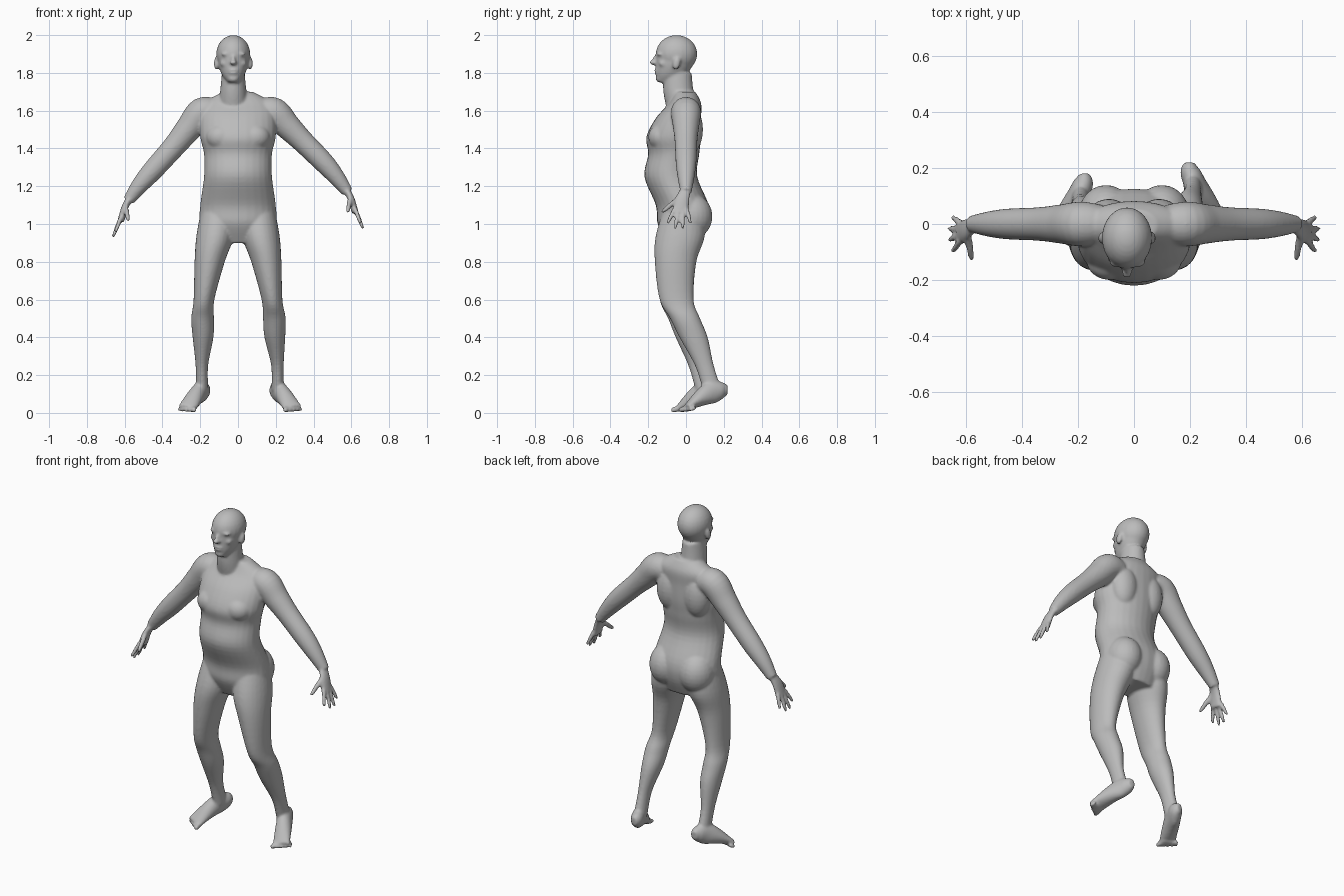
import bpy, bmesh, math
from mathutils import Vector, Matrix

cube = bpy.data.objects.get("Cube")
if cube:
    bpy.data.objects.remove(cube, do_unlink=True)

grey = (.5, .5, .5, 1)
skin = bpy.data.materials.new("grey_skin")
skin.use_nodes = True
skin.diffuse_color = grey
skin.node_tree.nodes["Principled BSDF"].inputs["Base Color"].default_value = grey

bm = bmesh.new()
ACROSS, DEPTH, UP = Vector((1, 0, 0)), Vector((0, 1, 0)), Vector((0, 0, 1))
HEAD_X = -.025


def clamp(value):
    return max(0, min(1, value))


def mix(start, end, t):
    return start + (end - start) * t


def spline(rows, steps=5):
    """Smooth interpolation through rows of numbers."""
    last = len(rows) - 1
    smooth = []
    for i in range(last):
        before, start, end, after = (rows[max(0, min(last, i + k))] for k in (-1, 0, 1, 2))
        for step in range(steps):
            t = step / steps
            ease = t * t * (3 - 2 * t)
            row = []
            for a, b, c, d in zip(before, start, end, after):
                leaving = (c - a) / 2 * t * (1 - t) ** 2
                arriving = (d - b) / 2 * t * t * (t - 1)
                row.append(mix(b, c, ease) + leaving + arriving)
            smooth.append(row)
    return smooth + [list(rows[last])]


def tube(rows, side, axis=None, sides=28):
    """Loft of ellipses; each row is x, y, z, half width along side, half width across."""
    rows = spline(rows)
    points = [Vector(row[:3]) for row in rows]
    rings = []
    for i, (point, row) in enumerate(zip(points, rows)):
        following = points[min(i + 1, len(points) - 1)]
        previous = points[max(i - 1, 0)]
        along = axis or (following - previous).normalized()
        u = (side - along * side.dot(along)).normalized() * row[3]
        v = along.cross(u).normalized() * row[4]
        angles = [math.tau * k / sides for k in range(sides)]
        rings.append([bm.verts.new(point + u * math.cos(a) + v * math.sin(a)) for a in angles])
    for lower, upper in zip(rings, rings[1:]):
        for k in range(sides):
            n = (k + 1) % sides
            bm.faces.new((lower[k], lower[n], upper[n], upper[k]))
    bm.faces.new(rings[0][::-1])
    bm.faces.new(rings[-1])


def column(x, rows):
    """Upright loft; each row is height, half width, front and back."""
    tube([(x, (front + back) / 2, z, half, (back - front) / 2)
          for z, half, front, back in rows], ACROSS, UP)


def blob(center, radii, turn=0):
    place = Matrix.Translation(center) @ Matrix.Rotation(turn, 4, "X")
    matrix = place @ Matrix.Diagonal((*radii, 1))
    bmesh.ops.create_uvsphere(bm, u_segments=24, v_segments=14, radius=1, matrix=matrix)


def digit(base, tip, radius, side):
    """Finger or toe, straight and then closing in a rounded end."""
    base, tip = Vector(base), Vector(tip)
    rows = []
    for t in (0, .5, .9, 1):
        r = radius * math.sqrt(1.1 - t ** 8)
        rows.append((*base.lerp(tip, t), r, r))
    tube(rows, side, sides=12)


# Torso
column(0, [(.9, .15, -.1, .08), (1, .2, -.15, .12), (1.1, .2, -.16, .12),
           (1.25, .18, -.22, .06), (1.37, .18, -.2, .07), (1.46, .2, -.21, .08),
           (1.56, .2, -.16, .08), (1.64, .18, -.09, .08), (1.7, .08, -.06, .05)])

# Neck, jaw and skull
column(HEAD_X, [(1.6, .08, -.1, .06), (1.7, .07, -.12, .04), (1.8, .06, -.12, .03)])
column(HEAD_X, [(1.75, .03, -.15, -.07), (1.79, .06, -.16, 0), (1.85, .08, -.16, .04),
                (1.91, .08, -.16, .05)])
blob((HEAD_X, -.05, 1.9), (.09, .11, .1))

# Nose, lips and chin
blob((HEAD_X, -.16, 1.87), (.012, .018, .035), -.5)
blob((HEAD_X, -.17, 1.855), (.019, .025, .012))
for z in (1.8, 1.814):
    blob((HEAD_X, -.157, z), (.025, .011, .007))
blob((HEAD_X, -.14, 1.77), (.03, .02, .02))

for s in (-1, 1):
    # Brow, cheek and ear
    blob((HEAD_X + s * .035, -.14, 1.9), (.03, .016, .01))
    blob((HEAD_X + s * .045, -.12, 1.85), (.025, .025, .02))
    blob((HEAD_X + s * .09, -.05, 1.85), (.013, .02, .035), -.2)

    # Chest, shoulder blade and buttock
    blob((s * .09, -.13, 1.46), (.08, .07, .07))
    blob((s * .09, .02, 1.5), (.08, .07, .13))
    blob((s * .1, .03, 1.04), (.1, .11, .12))

    def arm_place(x, y, z):
        """The right arm hangs a little lower."""
        drop = .045 * clamp((x - .2) * 5) if s < 0 else 0
        return s * x, y, z - drop

    def leg_place(x, y, z):
        """The left foot stands slightly further back."""
        shift = .01 * clamp((.6 - z) * 2.5)
        return s * x + shift, y + 2 * s * shift, z

    # Arm
    tube([(*arm_place(x, 0, z), r, r) for x, z, r in (
        (.12, 1.59, .07), (.19, 1.59, .08), (.26, 1.52, .07), (.34, 1.44, .06),
        (.45, 1.33, .055), (.52, 1.25, .045), (.58, 1.17, .03))], DEPTH)

    # Palm, thumb and a fan of four fingers
    tube([(*arm_place(x, y, z), wide, .018) for x, y, z, wide in (
        (.575, 0, 1.18, .028), (.6, -.02, 1.13, .038), (.62, -.03, 1.06, .044))], DEPTH)
    digit(arm_place(.595, -.035, 1.14), arm_place(.58, -.13, 1.06), .013, DEPTH)
    for i in range(4):
        t = i / 3
        bow = (2 * t - 1) ** 2
        digit(arm_place(.62, mix(.004, -.06, t), 1.08),
              arm_place(.665 - .015 * bow, mix(.025, -.1, t), mix(.97, 1, bow)), .011, DEPTH)

    # Leg
    tube([(*leg_place(x, y, z), half, deep) for x, y, z, half, deep in (
        (.1, -.01, 1.1, .09, .1), (.12, -.03, .94, .1, .13), (.15, -.055, .8, .08, .11),
        (.18, -.05, .6, .055, .09), (.19, -.01, .5, .06, .08), (.19, .03, .4, .055, .075),
        (.2, .08, .25, .033, .05), (.2, .12, .12, .033, .05))], ACROSS, UP)

    # Foot, with a raised heel, and five toes
    tube([(*leg_place(x, y, z), half, tall) for x, y, z, half, tall in (
        (.19, .2, .12, .018, .025), (.19, .17, .12, .035, .045), (.21, .12, .11, .04, .06),
        (.24, .06, .08, .046, .045), (.28, -.02, .026, .05, .015))], ACROSS)
    for i in range(5):
        t = i / 4
        digit(leg_place(mix(.25, .31, t), mix(0, .03, t), .028),
              leg_place(mix(.24, .325, t), mix(-.06, 0, t), .013), mix(.015, .01, t), ACROSS)

# One continuous skin
bmesh.ops.recalc_face_normals(bm, faces=bm.faces)
mesh = bpy.data.meshes.new("body")
bm.to_mesh(mesh)
bm.free()
mesh.materials.append(skin)
body = bpy.data.objects.new("body", mesh)
bpy.context.collection.objects.link(body)
remesh = body.modifiers.new("skin", "REMESH")
remesh.mode = "VOXEL"
remesh.voxel_size = .0075
remesh.use_smooth_shade = True
soften = body.modifiers.new("soften", "SMOOTH")
soften.factor = .5
soften.iterations = 5
